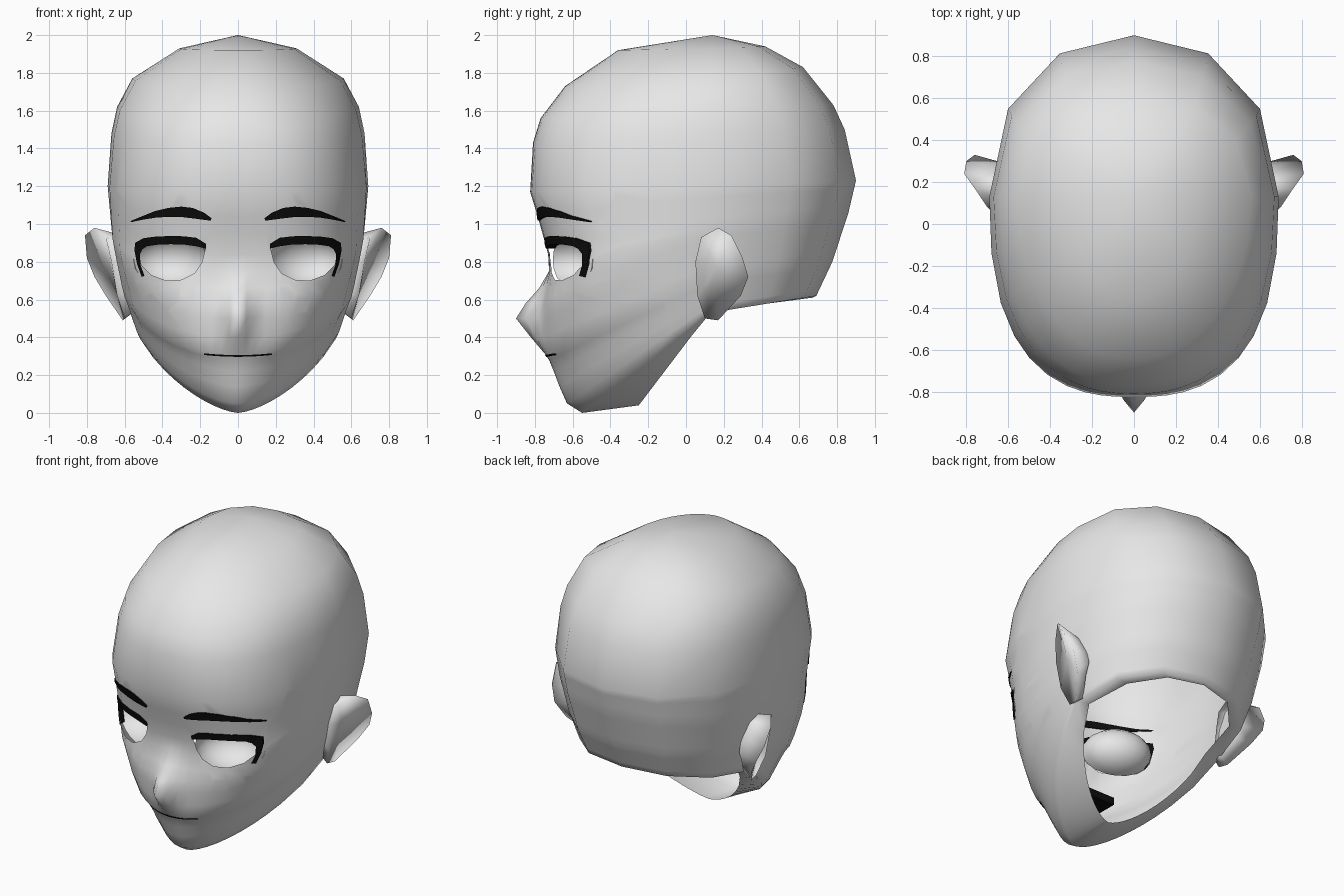
import bpy, bmesh, math
from mathutils import Vector, Matrix
from mathutils.bvhtree import BVHTree

if "Cube" in bpy.data.objects:
    bpy.data.objects.remove(bpy.data.objects["Cube"])


def material(name, v):
    m = bpy.data.materials.new(name)
    m.diffuse_color = (v, v, v, 1)
    m.use_nodes = True
    m.node_tree.nodes["Principled BSDF"].inputs["Base Color"].default_value = m.diffuse_color
    return m


GREY = material("pale_grey", 0.8)
BLACK = material("black", 0.004)


def finish(bm, name, mat, smooth=True):
    for f in bm.faces:
        f.smooth = smooth
    me = bpy.data.meshes.new(name)
    bm.to_mesh(me)
    bm.free()
    me.materials.append(mat)
    ob = bpy.data.objects.new(name, me)
    bpy.context.collection.objects.link(ob)
    return ob


# ---- Head shell: tilted loops from the neck opening up to the crown ----
# front midline (y, z) of each loop
FRONT = [(-.25, .04), (-.55, 0), (-.63, .05), (-.67, .14), (-.70, .22),
         (-.725, .28), (-.745, .31), (-.755, .40), (-.76, .50), (-.76, .58),
         (-.74, .66), (-.725, .75), (-.73, .84), (-.76, .95), (-.785, 1.04),
         (-.825, 1.17), (-.81, 1.43), (-.77, 1.56), (-.64, 1.73), (-.36, 1.92)]
# loop, half width, side z, back y, back z, front roundness
KEYS = [(0, .47, .54, .67, .61, 1.5), (1, .57, .53, .69, .62, 1.5),
        (6, .625, .73, .775, .80, 2.0), (11, .67, .98, .86, 1.06, 2.8),
        (15, .69, 1.2, .90, 1.23, 2.6), (16, .67, 1.48, .84, 1.50, 2.4),
        (17, .64, 1.62, .78, 1.63, 2.3), (18, .56, 1.77, .62, 1.83, 2.1),
        (19, .31, 1.93, .42, 1.94, 2.0)]
HALF = [0, 4, 8, 13, 19, 26, 34, 42, 50, 60, 74, 90, 122, 150, 180]
ANGLES = HALF + [360 - a for a in HALF[-2:0:-1]]
MID_Y = 0.13


def key_values(i):
    for a, b in zip(KEYS, KEYS[1:]):
        if a[0] <= i <= b[0]:
            t = (i - a[0]) / (b[0] - a[0])
            return [p + (q - p) * t for p, q in zip(a[1:], b[1:])]


def head_point(i, deg):
    yf, zf = FRONT[i]
    w, zs, yb, zb, n = key_values(i)
    s, c = math.sin(math.radians(deg)), math.cos(math.radians(deg))
    if c < 0:
        n = 2.2
    r = (abs(s) ** n + abs(c) ** n) ** (-1 / n)
    x, k = w * s * r, abs(c) * r
    ye, ze = (yf, zf) if c >= 0 else (yb, zb)
    y, z = MID_Y + (ye - MID_Y) * k, zs + (ze - zs) * k
    # pointed nose
    if c > 0 and .31 < z < .72:
        g = (z - .31) / .19 if z < .5 else (.72 - z) / .22
        y -= .14 * g * math.exp(-(x / .065) ** 2)
    return x, y, z


bm = bmesh.new()
loops = [[bm.verts.new(head_point(i, a)) for a in ANGLES] for i in range(len(FRONT))]
crown = bm.verts.new((0, .14, 2))
N = len(ANGLES)
for lo, hi in zip(loops, loops[1:]):
    for j in range(N):
        k = (j + 1) % N
        bm.faces.new((lo[j], lo[k], hi[k], hi[j]))
for j in range(N):
    bm.faces.new((loops[-1][j], loops[-1][(j + 1) % N], crown))
bmesh.ops.recalc_face_normals(bm, faces=bm.faces[:])
surface = BVHTree.FromBMesh(bm)

# ---- Eye openings cut out of the face ----
EYE = [(.17, .88), (.19, .80), (.23, .74), (.30, .705), (.38, .70), (.46, .73),
       (.51, .78), (.54, .87), (.50, .915), (.36, .93), (.22, .92)]
for side in (1, -1):
    planes = []
    mid = Vector((.36 * side, 0, .82))

    def inside_faces():
        out = []
        for f in bm.faces:
            c = f.calc_center_median()
            if c.y < -.15 and c.x * side > 0 and .5 < c.z < 1.2:
                if all((c - co).dot(no) < 0 for co, no in planes):
                    out.append(f)
        return out

    for (x1, z1), (x2, z2) in zip(EYE, EYE[1:] + EYE[:1]):
        co = Vector((x1 * side, 0, z1))
        no = Vector((z2 - z1, 0, -(x2 - x1) * side)).normalized()
        if (mid - co).dot(no) > 0:
            no = -no
        faces = inside_faces()
        geom = set(faces)
        for f in faces:
            geom.update(f.edges)
            geom.update(f.verts)
        bmesh.ops.bisect_plane(bm, geom=list(geom), dist=1e-5, plane_co=co, plane_no=no)
        planes.append((co, no))
    bmesh.ops.delete(bm, geom=inside_faces(), context='FACES')
finish(bm, "head", GREY)


# ---- Strips that follow the face ----
def face_y(x, z):
    hit = surface.ray_cast(Vector((x, -3, z)), Vector((0, 1, 0)))[0]
    return hit.y if hit else -.5


def strip(name, top, bottom, side, lift, depth, mat):
    bm = bmesh.new()
    rings = []
    for (xt, zt), (xb, zb) in zip(top, bottom):
        yt, yb = face_y(xt * side, zt) - lift, face_y(xb * side, zb) - lift
        rings.append([bm.verts.new(p) for p in (
            (xt * side, yt, zt), (xb * side, yb, zb),
            (xb * side, yb + depth, zb), (xt * side, yt + depth, zt))])
    for a, b in zip(rings, rings[1:]):
        for j in range(4):
            k = (j + 1) % 4
            bm.faces.new((a[j], a[k], b[k], b[j]))
    bm.faces.new(rings[0])
    bm.faces.new(rings[-1][::-1])
    bmesh.ops.recalc_face_normals(bm, faces=bm.faces[:])
    finish(bm, name, mat, False)


LASH_TOP = [(.17, .895), (.22, .927), (.29, .935), (.36, .936), (.43, .934),
            (.50, .925), (.545, .90), (.548, .86), (.535, .79), (.51, .72)]
LASH_LOW = [(.17, .87), (.22, .882), (.29, .892), (.36, .893), (.43, .89),
            (.48, .883), (.505, .868), (.52, .84), (.515, .78), (.495, .725)]
BROW_TOP = [(.14, 1.03), (.18, 1.06), (.24, 1.085), (.30, 1.092), (.37, 1.085),
            (.44, 1.068), (.51, 1.04), (.57, 1.015)]
BROW_LOW = [(.145, 1.018), (.18, 1.022), (.24, 1.03), (.30, 1.037), (.37, 1.038),
            (.44, 1.033), (.51, 1.022), (.565, 1.01)]
# ear rim
RIM = [(.70, .08, .93), (.76, .17, .98), (.81, .24, .94), (.80, .30, .82),
       (.76, .33, .72), (.70, .29, .62), (.61, .17, .49), (.60, .10, .50),
       (.64, .06, .62), (.67, .05, .80)]

for side, tag in ((1, "right"), (-1, "left")):
    strip("eyelash_" + tag, LASH_TOP, LASH_LOW, side, .012, .05, BLACK)
    strip("eyebrow_" + tag, BROW_TOP, BROW_LOW, side, .012, .018, BLACK)

    # hollow eye bowl behind the opening
    bm = bmesh.new()
    bmesh.ops.create_uvsphere(bm, u_segments=16, v_segments=10, radius=1)
    bmesh.ops.delete(bm, geom=[v for v in bm.verts if v.co.y < -.01], context='VERTS')
    bm.transform(Matrix.Translation((.36 * side, -.60, .81))
                 @ Matrix.Rotation(.5 * side, 4, 'Z')
                 @ Matrix.Diagonal((.22, .18, .15, 1)))
    bmesh.ops.reverse_faces(bm, faces=bm.faces[:])
    finish(bm, "eye_" + tag, GREY)

    # ear: root, rim and hollow
    bm = bmesh.new()
    rim = [bm.verts.new((x * side, y, z)) for x, y, z in RIM]
    root = [bm.verts.new((min(.60, x - .06) * side, .15 + (y - .15) * .75, .74 + (z - .74) * .82))
            for x, y, z in RIM]
    hollow = bm.verts.new((.67 * side, .16, .77))
    for j in range(len(RIM)):
        k = (j + 1) % len(RIM)
        bm.faces.new((root[j], root[k], rim[k], rim[j]))
        bm.faces.new((rim[j], rim[k], hollow))
    bmesh.ops.recalc_face_normals(bm, faces=bm.faces[:])
    ear = finish(bm, "ear_" + tag, GREY)

# ---- Mouth line and the dark pocket behind it ----
xs = [-.18 + .03 * i for i in range(13)]
strip("mouth_line", [(x, .306 + .3 * x * x) for x in xs],
      [(x, .297 + .3 * x * x) for x in xs], 1, .004, .008, BLACK)
bm = bmesh.new()
bmesh.ops.create_cube(bm, size=1)
bm.transform(Matrix.Translation((0, -.51, .29)) @ Matrix.Diagonal((.28, .30, .05, 1)))
finish(bm, "mouth_pocket", BLACK, False)
